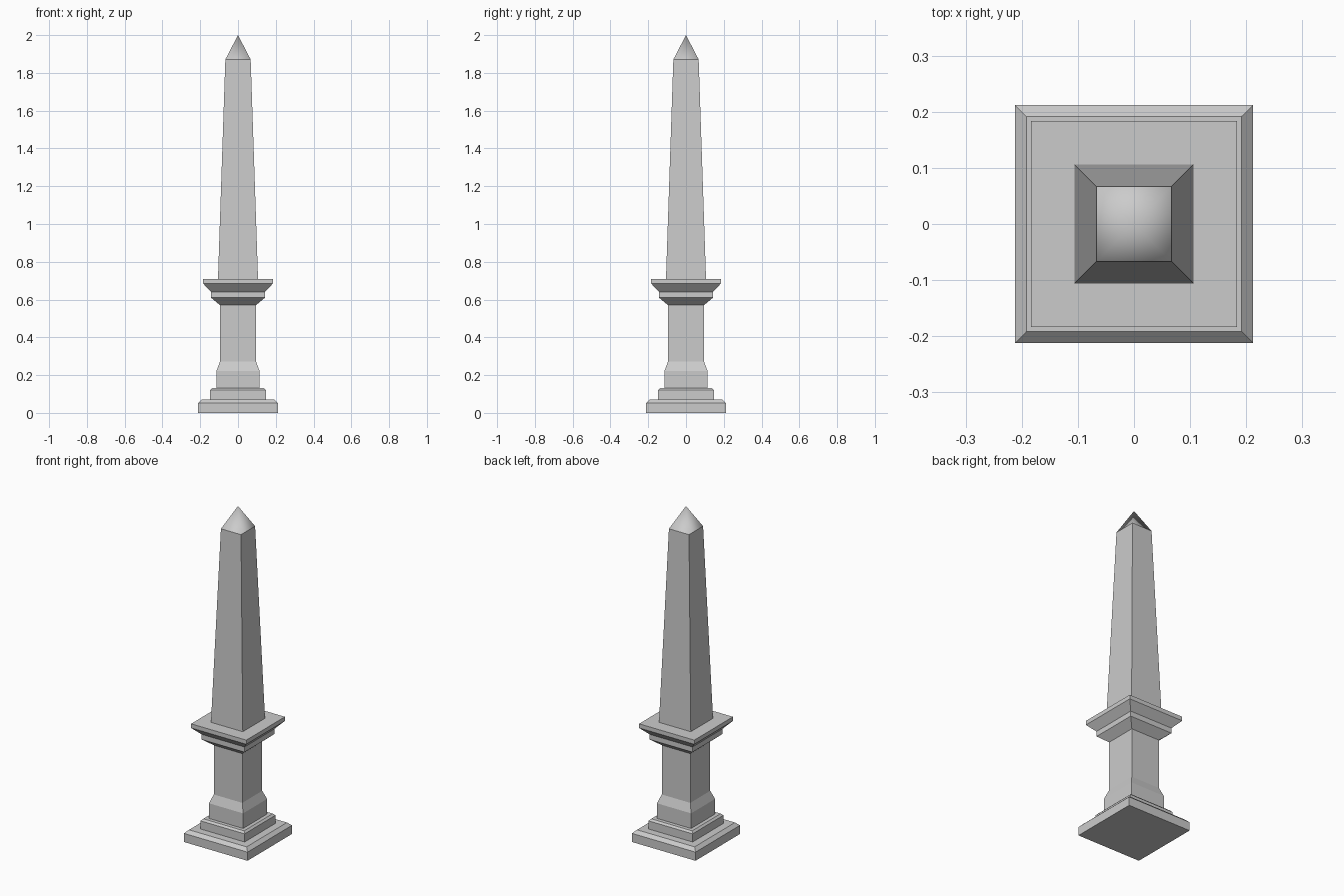
import bpy
import bmesh

if "Cube" in bpy.data.objects:
    bpy.data.objects.remove(bpy.data.objects["Cube"])


def square_stack(name, profile, smooth=False, close_bottom=True):
    """Loft square rings through (half_width, z) points; half_width 0 makes an apex."""
    bm = bmesh.new()
    rings = []
    for h, z in profile:
        if h == 0:
            rings.append([bm.verts.new((0, 0, z))] * 4)
        else:
            rings.append([bm.verts.new((sx * h, sy * h, z))
                          for sx, sy in ((-1, -1), (1, -1), (1, 1), (-1, 1))])
    for lo, hi in zip(rings, rings[1:]):
        for i in range(4):
            j = (i + 1) % 4
            corners = [lo[i], lo[j], hi[j]] + ([] if hi[i] is hi[j] else [hi[i]])
            bm.faces.new(corners).smooth = smooth
    if close_bottom:
        bm.faces.new(rings[0][::-1])
    if profile[-1][0] > 0:
        bm.faces.new(rings[-1])
    mesh = bpy.data.meshes.new(name)
    bm.to_mesh(mesh)
    bm.free()
    obj = bpy.data.objects.new(name, mesh)
    bpy.context.collection.objects.link(obj)
    return obj


# Stepped base with chamfered tops
square_stack("base_slab", [(0.212, 0), (0.212, 0.052), (0.192, 0.071)])
square_stack("base_step", [(0.147, 0.071), (0.147, 0.12), (0.136, 0.131)])

# Pedestal with sloped foot
square_stack("pedestal", [(0.114, 0.131), (0.114, 0.222), (0.095, 0.273), (0.095, 0.57)])

# Two-tier flared cornice
square_stack("cornice", [(0.095, 0.57), (0.143, 0.61), (0.143, 0.641),
                         (0.184, 0.684), (0.184, 0.709)])

# Tapered obelisk shaft and smooth-shaded pyramid tip
square_stack("obelisk_shaft", [(0.106, 0.709), (0.067, 1.871)])
square_stack("obelisk_tip", [(0.067, 1.871), (0, 2.0)], smooth=True, close_bottom=False)
